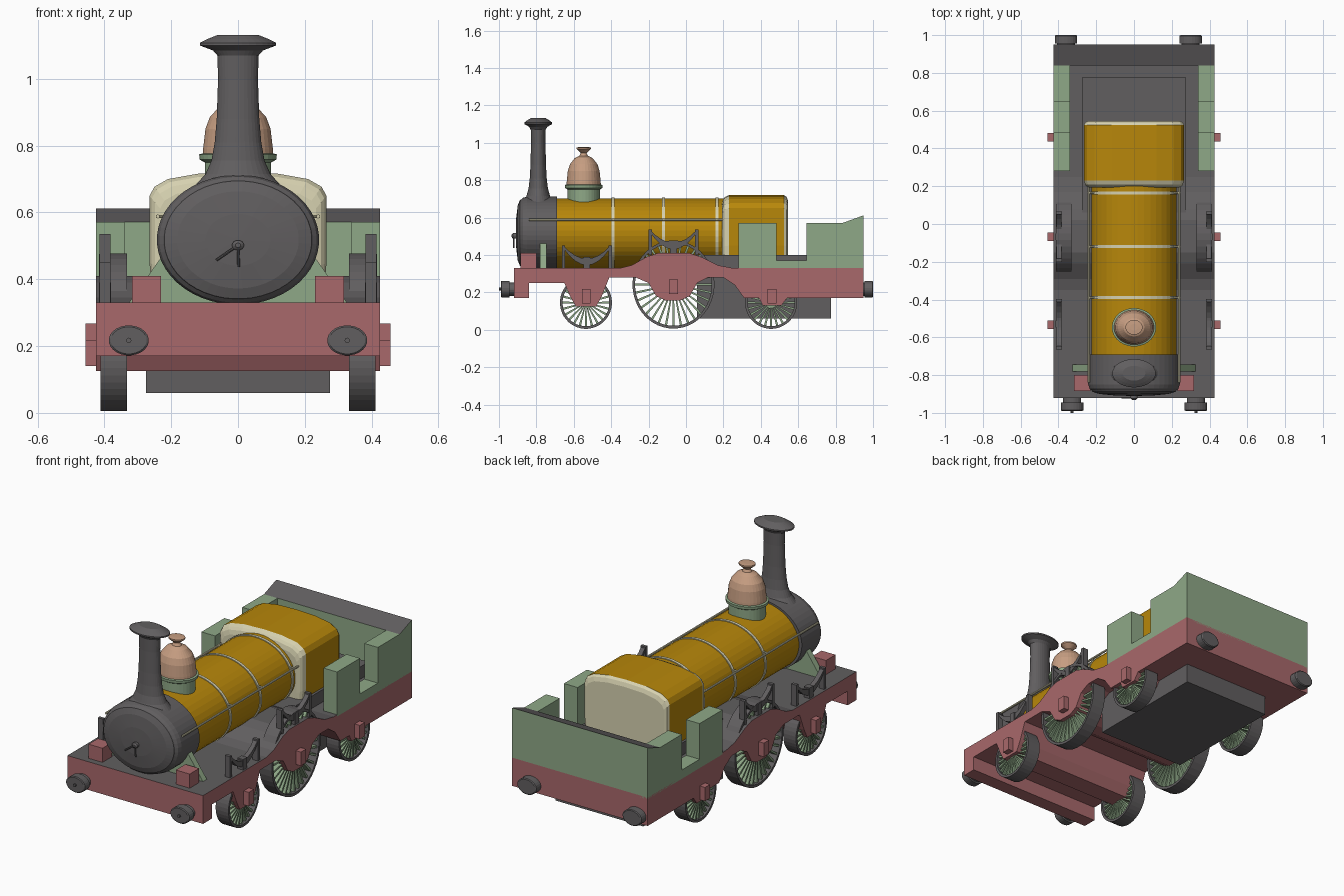
import bpy, bmesh, math
from mathutils import Matrix, Vector

if "Cube" in bpy.data.objects:
    bpy.data.objects.remove(bpy.data.objects["Cube"])


def material(name, rgb):
    linear = [((c + 0.055) / 1.055) ** 2.4 if c > 0.04 else c / 12.92 for c in rgb]
    m = bpy.data.materials.new(name)
    m.use_nodes = True
    m.diffuse_color = (*linear, 1)
    m.node_tree.nodes["Principled BSDF"].inputs["Base Color"].default_value = (*linear, 1)
    return m


RED = material("dull_red", (0.66, 0.41, 0.42))
GREEN = material("sage_green", (0.56, 0.66, 0.53))
GREY = material("dark_grey", (0.38, 0.37, 0.375))
GOLD = material("gold", (0.72, 0.53, 0.04))
CREAM = material("cream", (0.84, 0.82, 0.69))
COPPER = material("copper", (0.78, 0.62, 0.51))
smooth_parts = []


def finish(name, bm, mats, rule=None, smooth=False):
    bmesh.ops.recalc_face_normals(bm, faces=bm.faces)
    mesh = bpy.data.meshes.new(name)
    if rule:
        bm.normal_update()
        for f in bm.faces:
            f.material_index = rule(f)
    bm.to_mesh(mesh)
    bm.free()
    for m in mats:
        mesh.materials.append(m)
    ob = bpy.data.objects.new(name, mesh)
    bpy.context.collection.objects.link(ob)
    if smooth:
        smooth_parts.append(ob)
    return ob


def add_loft(bm, rings, cap=True):
    """Bridge closed rings of points into one skin."""
    rows = [[bm.verts.new(p) for p in ring] for ring in rings]
    n = len(rows[0])
    for a, b in zip(rows, rows[1:]):
        for i in range(n):
            bm.faces.new((a[i], a[(i + 1) % n], b[(i + 1) % n], b[i]))
    if cap:
        bm.faces.new(rows[0])
        bm.faces.new(rows[-1])


def loft(name, rings, mats, rule=None, smooth=False, cap=True):
    bm = bmesh.new()
    add_loft(bm, rings, cap)
    return finish(name, bm, mats, rule, smooth)


def extrude_x(name, outline, x0, x1, mats, rule=None):
    return loft(name, [[(x, y, z) for y, z in outline] for x in (x0, x1)], mats, rule)


def box(name, x, y, z, mat):
    return extrude_x(name, [(y[0], z[0]), (y[1], z[0]), (y[1], z[1]), (y[0], z[1])], *x, [mat])


def lathe(name, profile, axis, centre, scale, mat, segs=32, smooth=True, close=False):
    """Turn (radius, height) points about an axis; scale squashes the two cross radii."""
    def point(r, h, i):
        a = 2 * math.pi * (i + 0.5) / segs
        u, v = r * scale[0] * math.cos(a), r * scale[1] * math.sin(a)
        p = {"x": (h, u, v), "y": (u, h, v), "z": (u, v, h)}[axis]
        return Vector(p) + Vector(centre)
    if close:
        profile = profile + profile[:1]
    rings = [[point(r, h, i) for i in range(segs)] for r, h in profile]
    ob = loft(name, rings, [mat], smooth=smooth, cap=not close)
    return ob


def rod(name, a, b, r, mat, segs=8):
    a, b = Vector(a), Vector(b)
    bm = bmesh.new()
    turn = (b - a).to_track_quat("Z", "Y").to_matrix().to_4x4()
    bmesh.ops.create_cone(bm, cap_ends=True, segments=segs, radius1=r, radius2=r,
                          depth=(b - a).length, matrix=Matrix.Translation((a + b) / 2) @ turn)
    return finish(name, bm, [mat])


# Main frame: one full-width outline with axle drops, grey on its upper faces
frame = [(-.92, .17), (-.84, .17), (-.84, .25), (-.65, .25), (-.62, .18), (-.59, .125),
         (-.48, .125), (-.45, .18), (-.41, .28), (-.27, .28), (-.2, .25), (-.16, .18), (-.11, .157),
         (-.03, .157), (.02, .18), (.06, .25), (.12, .28), (.2, .28), (.26, .24), (.31, .17),
         (.39, .17), (.41, .13), (.51, .13), (.54, .17), (.95, .17), (.95, .33), (.25, .33),
         (.17, .345), (.08, .39), (.02, .41), (-.15, .41), (-.21, .39), (-.29, .345),
         (-.35, .33), (-.92, .33)]
extrude_x("main_frame", frame, -.425, .425, [RED, GREY], lambda f: int(f.normal.z > 0.3))
box("ash_pan", (-.275, .275), (.06, .775), (.06, .40), GREY)

# Boiler with bands
BZ = 0.515
lathe("boiler", [(1, -.71), (1, .22)], "y", (0, 0, BZ), (.225, .187), GOLD, 40)
for i, y in enumerate((-.39, -.12, .165)):
    lathe(f"boiler_band_{i}", [(.98, -.008), (1.025, -.008), (1.025, .008), (.98, .008)], "y",
          (0, y, BZ), (.225, .187), CREAM, 40, close=True)

# Smokebox with domed door
lathe("smokebox", [(1, -.69), (1.0, -.85), (.97, -.872), (.92, -.882), (.91, -.888), (.75, -.9),
                   (.4, -.908), (.05, -.91)], "y", (0, 0, .518), (.243, .194), GREY, 48)
lathe("door_boss", [(.018, -.9), (.018, -.925), (.008, -.932)], "y", (0, 0, .502), (1, .85), GREY, 12)
rod("door_handle_long", (0, -.92, .502), (-.065, -.92, .457), .004, GREY)
rod("door_handle_short", (0, -.92, .502), (.002, -.92, .437), .004, GREY)

# Chimney
lathe("chimney", [(.16, .64), (.125, .685), (.098, .715), (.08, .755), (.07, .81), (.064, .88),
                  (.06, 1.0), (.062, 1.07), (.075, 1.085), (.115, 1.1), (.115, 1.108),
                  (.09, 1.12), (.06, 1.132), (.01, 1.132)], "z", (0, -.79, 0), (1, .65), GREY)

# Steam dome
lathe("dome_base", [(.1, .64), (.1, .75), (.115, .758), (.117, .774), (.1, .778)], "z",
      (0, -.547, 0), (1, .87), GREEN)
lathe("dome", [(.106, .772), (.105, .79), (.098, .85), (.085, .885), (.055, .918), (.026, .93),
               (.018, .945), (.045, .967), (.045, .975), (.02, .977)], "z",
      (0, -.547, 0), (1, .87), COPPER)

# Firebox casing: rounded hump, cream at both ends
half = [(.255, .33), (.265, .45), (.265, .65), (.25, .677), (.21, .7), (.12, .716), (.0, .72)]
hump = half + [(-x, z) for x, z in reversed(half[:-1])]
steps = ((.192, .88), (.198, .94), (.208, .975), (.23, 1), (.524, 1), (.538, .975), (.546, .92))
loft("firebox_casing", [[(x * s, y, .33 + (z - .33) * s) for x, z in hump] for y, s in steps],
     [CREAM, GOLD], lambda f: int(.3 < f.calc_center_median().y < .45), True)

# Cab and bunker: side walls, then a back wall with a grey sloping top
wall = [(.28, .32), (.95, .32), (.95, .612), (.84, .572), (.645, .572), (.645, .37),
        (.485, .37), (.485, .572), (.28, .572)]
for side, s in (("left", 1), ("right", -1)):
    extrude_x(f"bunker_wall_{side}", wall, s * .34, s * .425, [GREEN, GREY],
              lambda f: int(f.normal.z > .5 and f.calc_center_median().y > .85))
extrude_x("bunker_back", [(.84, .32), (.95, .32), (.95, .612), (.84, .572)], -.34, .34,
          [GREEN, GREY], lambda f: int(f.normal.z > .5))

# Smokebox saddle
loft("smokebox_saddle", [[(-.33, y, .325), (.33, y, .325), (.22, y, .48), (-.22, y, .48)]
                         for y in (-.78, -.745)], [GREEN])


def wheel(name, x, y, z, r, rz, count):
    """Grey tyre with wide flat green spokes and a hub."""
    k = rz / r
    w = .04
    lathe(name + "_tyre", [(r, -w), (r, w), (r - .014, w), (r - .014, -w)], "x", (x, y, z),
          (1, k), GREY, 40, close=True)
    bm = bmesh.new()
    for i in range(count):
        a = 2 * math.pi * i / count
        out, across = Vector((0, math.cos(a), k * math.sin(a))), Vector((0, -math.sin(a), math.cos(a)))
        rings = []
        for d, t in ((.02, .003), (r - .008, .006)):
            c = Vector((x, y, z)) + out * d
            rings.append([c + across * t * j + Vector((i2 * .03, 0, 0))
                          for j, i2 in ((-1, -1), (1, -1), (1, 1), (-1, 1))])
        add_loft(bm, rings)
    finish(name + "_spokes", bm, [GREEN])
    lathe(name + "_hub", [(.028, -.035), (.028, .035)], "x", (x, y, z), (1, 1), GREEN, 16)


def spring(name, x, y, z, half_length):
    """Sagging leaf spring, thicker in the middle, on two hangers."""
    rings = []
    for i in range(9):
        t = i / 4 - 1
        low, high = z + .09 * t * t, z + .035 + .07 * t * t
        rings.append([(x + dx, y + t * half_length, h)
                      for dx, h in ((-.013, low), (.013, low), (.013, high), (-.013, high))])
    loft(name, rings, [GREY])
    for e in (-1, 1):
        ey = y + e * half_length
        box(f"{name}_hanger_{e}", (x - .016, x + .016), (ey - .009, ey + .009),
            (z - .03, z + .105), GREY)
    box(name + "_buckle", (x - .018, x + .018), (y - .018, y + .018), (z - .03, z + .045), GREY)


# Running gear, railings and boxes on both sides
for side, s in (("left", 1), ("right", -1)):
    wheel(f"front_wheel_{side}", s * .372, -.535, .145, .139, .14, 24)
    wheel(f"driving_wheel_{side}", s * .372, -.067, .242, .219, .236, 32)
    wheel(f"rear_wheel_{side}", s * .372, .455, .145, .139, .14, 24)
    spring(f"front_spring_{side}", s * .398, -.53, .345, .125)
    spring(f"driving_spring_{side}", s * .398, -.067, .43, .125)
    for label, y, z in (("front", -.533, .14), ("driving", -.067, .19), ("rear", .46, .14)):
        box(f"{label}_axle_box_{side}", (s * .42, s * .457), (y - .023, y + .023), (z, z + .078), RED)
    box(f"sand_box_{side}", (s * .23, s * .317), (-.885, -.8), (.325, .41), RED)
    rod(f"handrail_{side}", (s * .24, -.84, .588), (s * .24, .225, .588), .006, CREAM)
    for i, y in enumerate((-.39, -.12, .165)):
        rod(f"rail_post_{side}_{i}", (s * .2, y, .588), (s * .245, y, .588), .005, CREAM)


# Buffers
def buffer(name, x, y, d):
    lathe(name, [(.8, -.01 * d), (.8, .025 * d), (1, .025 * d), (1, .066 * d), (.9, .07 * d)],
          "y", (x, y, .217), (.06, .045), GREY, 24)


for x in (-.327, .327):
    buffer("front_buffer", x, -.92, -1)
    rod("front_buffer_pin", (x, -.98, .217), (x, -1.0, .217), .008, GREY)
for x in (-.36, .30):
    buffer("rear_buffer", x, .93, 1)

# Smooth the turned and rounded parts, keeping sharp edges
for ob in bpy.context.view_layer.objects:
    ob.select_set(ob in smooth_parts)
bpy.context.view_layer.objects.active = smooth_parts[0]
bpy.ops.object.shade_smooth_by_angle(angle=math.radians(35))
bpy.ops.object.select_all(action="DESELECT")
